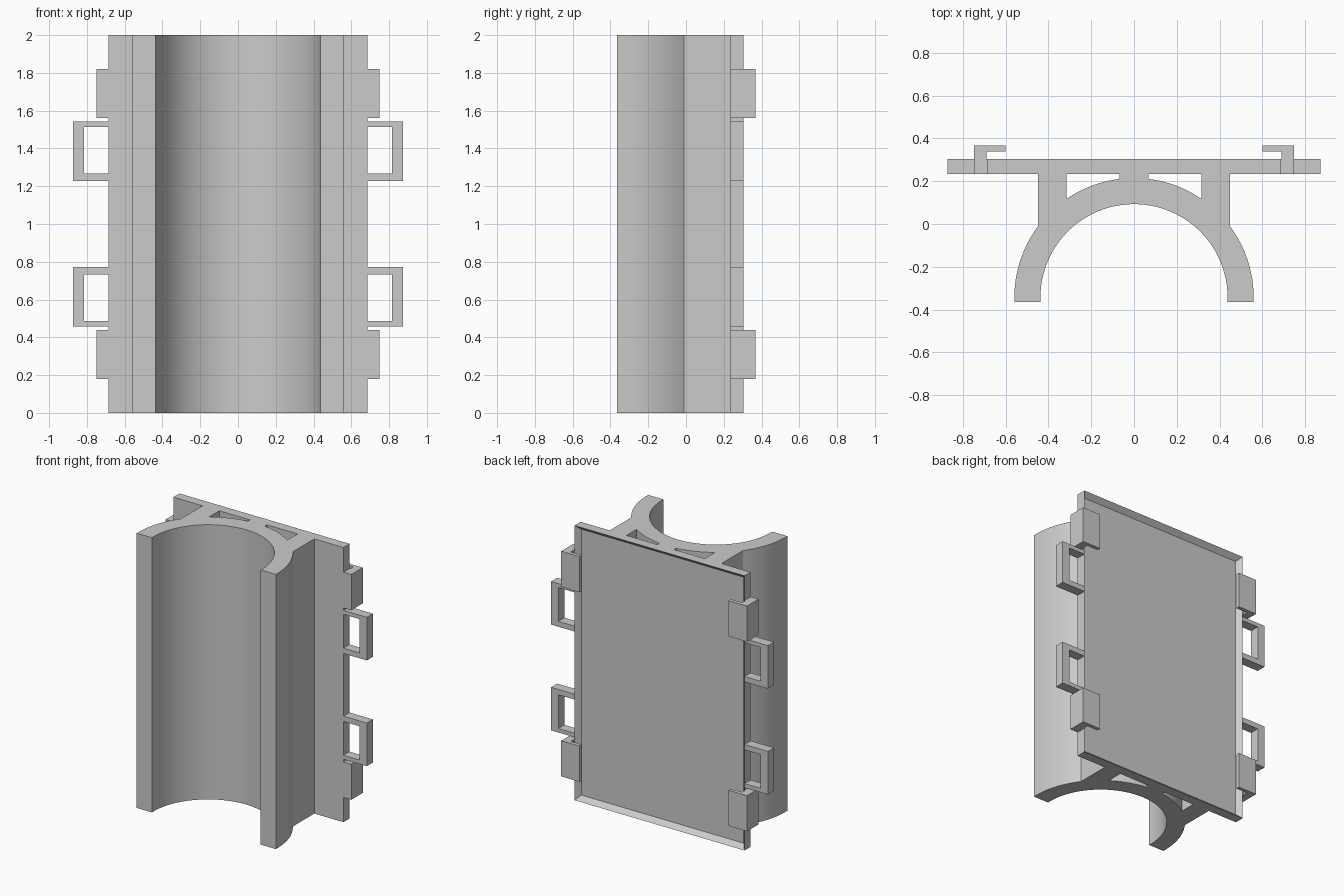
import bpy, bmesh
from math import sqrt, sin, cos, asin, radians
from mathutils import Vector

cube = bpy.data.objects.get("Cube")
if cube:
    bpy.data.objects.remove(cube, do_unlink=True)

grey = bpy.data.materials.new("plain grey")
grey.use_nodes = True
colour = (0.6, 0.6, 0.6, 1)
grey.diffuse_color = colour
grey.node_tree.nodes["Principled BSDF"].inputs["Base Color"].default_value = colour

HALF = 1.0                      # half the height; objects sit at mid height
FRONT, BACK = 0.235, 0.305      # plate faces in y
EDGE = 0.685                    # plate half width


def finish(bm, name, mirror=False, smooth=False):
    bmesh.ops.recalc_face_normals(bm, faces=bm.faces)
    mesh = bpy.data.meshes.new(name)
    bm.to_mesh(mesh)
    bm.free()
    mesh.materials.append(grey)
    obj = bpy.data.objects.new(name, mesh)
    obj.location.z = HALF
    bpy.context.collection.objects.link(obj)
    if mirror:
        mod = obj.modifiers.new("four corners", "MIRROR")
        mod.use_axis = (True, False, True)
        mod.use_mirror_merge = False
    if smooth:
        bpy.ops.object.select_all(action="DESELECT")
        obj.select_set(True)
        bpy.context.view_layer.objects.active = obj
        bpy.ops.object.shade_smooth_by_angle(angle=radians(25))
    return obj


def extrude(points, offset):
    """Solid made by sweeping a flat outline along an offset."""
    bm = bmesh.new()
    face = bm.faces.new([bm.verts.new(p) for p in points])
    swept = bmesh.ops.extrude_face_region(bm, geom=[face], use_keep_orig=True)
    verts = [v for v in swept["geom"] if isinstance(v, bmesh.types.BMVert)]
    bmesh.ops.translate(bm, verts=verts, vec=offset)
    return bm


# Half-round cradle with two legs and a centre web
CY, R_IN, R_OUT, FOOT = -0.345, 0.438, 0.56, -0.365
LEG_OUT, LEG_IN, WEB = 0.45, 0.315, 0.068


def arc(radius, x0, x1, steps):
    a0, a1 = asin(x0 / radius), asin(x1 / radius)
    angles = [a0 + (a1 - a0) * i / steps for i in range(steps + 1)]
    return [(radius * sin(a), CY + radius * cos(a)) for a in angles]


right_half = [(R_OUT, FOOT)] + arc(R_OUT, R_OUT, LEG_OUT, 12)
right_half += [(LEG_OUT, FRONT), (LEG_IN, FRONT)]
right_half += arc(R_OUT, LEG_IN, WEB, 10) + [(WEB, FRONT)]
left_half = [(-x, y) for x, y in reversed(right_half)]
bore = [(-R_IN, FOOT)] + arc(R_IN, -R_IN, R_IN, 48) + [(R_IN, FOOT)]
outline = [(x, y, -HALF) for x, y in right_half + left_half + bore]
finish(extrude(outline, (0, 0, 2 * HALF)), "cradle", smooth=True)

# Back plate with a shallow tray sunk into its rear face
plate = [(x, y, -HALF) for x, y in
         ((-EDGE, FRONT), (EDGE, FRONT), (EDGE, BACK), (-EDGE, BACK))]
bm = extrude(plate, (0, 0, 2 * HALF))
bmesh.ops.recalc_face_normals(bm, faces=bm.faces)
rear = max(bm.faces, key=lambda f: f.calc_center_median().y)
bmesh.ops.inset_region(bm, faces=[rear], thickness=0.045)
bmesh.ops.translate(bm, verts=rear.verts[:], vec=Vector((0, -0.035, 0)))
finish(bm, "back_plate")

# Hooked clips on the plate edges
CLIP, LIP, TIP, LIP_Y, CLIP_Y = 0.748, 0.69, 0.6, 0.34, 0.367
hook = [(EDGE, FRONT), (CLIP, FRONT), (CLIP, CLIP_Y), (TIP, CLIP_Y),
        (TIP, LIP_Y), (LIP, LIP_Y), (LIP, BACK), (EDGE, BACK)]
finish(extrude([(x, y, 0.56) for x, y in hook], (0, 0, 0.26)),
       "edge_clips", mirror=True)

# Rectangular strap loops beside the clips
OUT, INNER = 0.873, 0.815
loop = [(EDGE, 0.228), (OUT, 0.228), (OUT, 0.542), (EDGE, 0.542),
        (EDGE, 0.513), (INNER, 0.513), (INNER, 0.267), (EDGE, 0.267)]
finish(extrude([(x, FRONT, z) for x, z in loop], (0, BACK - FRONT, 0)),
       "strap_loops", mirror=True)
